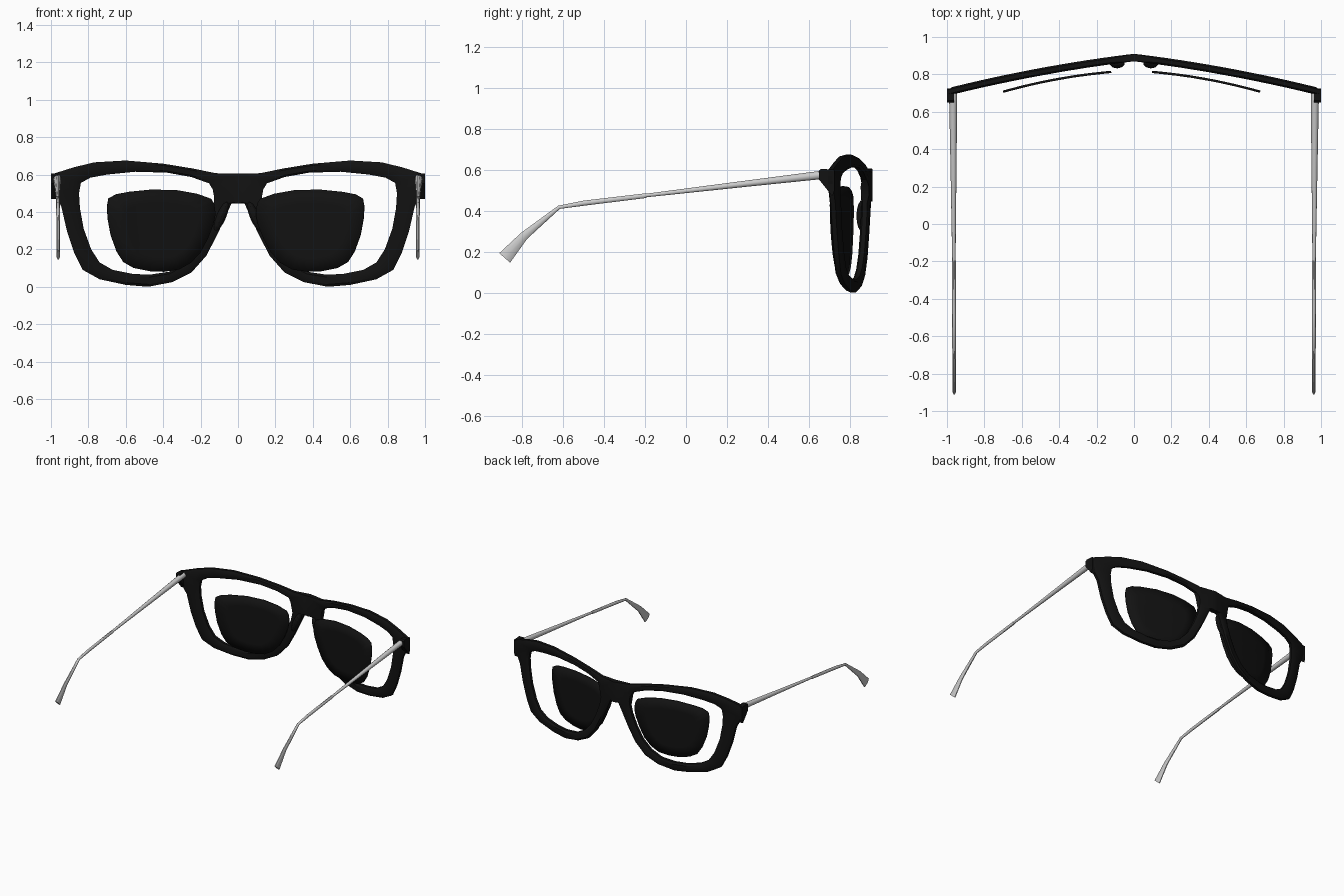
import bpy, bmesh, math
from mathutils import Vector

if "Cube" in bpy.data.objects:
    bpy.data.objects.remove(bpy.data.objects["Cube"])

black = bpy.data.materials.new("black_plastic")
black.diffuse_color = (0.006, 0.006, 0.006, 1)
black.use_nodes = True
black.node_tree.nodes["Principled BSDF"].inputs["Base Color"].default_value = black.diffuse_color


def make(name, verts, faces, mat=None, smooth=None, mirror=False):
    me = bpy.data.meshes.new(name)
    me.from_pydata(verts, [], faces)
    bm = bmesh.new()
    bm.from_mesh(me)
    bmesh.ops.recalc_face_normals(bm, faces=bm.faces)
    bm.to_mesh(me)
    bm.free()
    ob = bpy.data.objects.new(name, me)
    bpy.context.collection.objects.link(ob)
    if mat:
        me.materials.append(mat)
    if smooth:
        bpy.ops.object.select_all(action='DESELECT')
        ob.select_set(True)
        bpy.context.view_layer.objects.active = ob
        bpy.ops.object.shade_smooth_by_angle(angle=math.radians(smooth))
    if mirror:
        ob.modifiers.new("mirror", 'MIRROR')
    return ob


def skin(rings, closed=False):
    """Quads between equal rings; open ends get caps."""
    n, k = len(rings[0]), len(rings)
    verts = [v for r in rings for v in r]
    faces = [(i * n + j, i * n + (j + 1) % n,
              (i + 1) % k * n + (j + 1) % n, (i + 1) % k * n + j)
             for i in range(k if closed else k - 1) for j in range(n)]
    if not closed:
        faces += [tuple(range(n)), tuple(range((k - 1) * n, k * n))]
    return verts, faces


# Rim of one side: outer outline and matching lens opening (x, z)
outer = [(0, .605), (.12, .607), (.24, .632), (.4, .658), (.6, .675), (.77, .665),
         (.88, .638), (1, .60), (1, .53), (.945, .43), (.915, .3), (.875, .18),
         (.83, .09), (.74, .04), (.6, .01), (.48, .0), (.35, .025), (.25, .075),
         (.17, .165), (.11, .28), (.06, .39), (.035, .445), (0, .445)]
inner = [(.135, .52), (.155, .553), (.25, .587), (.38, .61), (.55, .615), (.7, .6),
         (.79, .583), (.84, .555), (.85, .5), (.845, .42), (.825, .31), (.785, .2),
         (.74, .13), (.67, .09), (.56, .068), (.47, .065), (.37, .08), (.29, .125),
         (.225, .195), (.175, .29), (.14, .38), (.127, .44), (.128, .48)]
section = [(0, -.011), (.2, -.02), (.8, -.02), (1, -.011),
           (1, .011), (.8, .02), (.2, .02), (0, .011)]

rings = []
for o, i in zip(outer, inner):
    ring = []
    for t, d in section:
        x, z = o[0] + (i[0] - o[0]) * t, o[1] + (i[1] - o[1]) * t
        if o[0] == 0:
            d = math.copysign(.02, d)
        ring.append((x, .89 - .12 * x - .065 * x * x + d, z))
    rings.append(ring)
verts, faces = skin(rings, closed=True)
# leave the bridge open on the centre line so both halves join
faces = [f for f in faces if any(verts[v][0] > .001 for v in f)]
make("front_frame", verts, faces, black, 35, mirror=True)

# Corner hinge blocks
prof = [(.725, .60), (.66, .605), (.65, .595), (.65, .552), (.715, .47), (.725, .50)]
v, f = skin([[(x, y, z) for y, z in prof] for x in (.962, 1.0)])
make("hinge_block", v, f, black, mirror=True)

# Nose pads
bm = bmesh.new()
bmesh.ops.create_uvsphere(bm, u_segments=12, v_segments=8, radius=1)
me = bpy.data.meshes.new("nose_pad")
bm.to_mesh(me)
bm.free()
for s, side in ((1, "right"), (-1, "left")):
    pad = bpy.data.objects.new("nose_pad_" + side, me)
    bpy.context.collection.objects.link(pad)
    pad.location = (s * .09, .862, .375)
    pad.scale = (.026, .03, .085)
    pad.rotation_euler = (0, -s * .4, 0)
me.materials.append(black)

# Lenses: smaller copies of the opening, set behind the frame and curved
cx, cz = .48, .34
for s, off, side in ((1, -.005, "right"), (-1, .02, "left")):
    verts = []
    for k in (1, .66, .33):
        for x, z in inner:
            px = .8 * (cx + (x - cx) * k)
            pz = .8 * (cz + (z - cz) * k) + .028
            verts.append((s * (px + off), .82 - .05 * px - .17 * px * px, pz))
    n = len(inner)
    faces = [(r * n + j, r * n + (j + 1) % n, (r + 1) * n + (j + 1) % n, (r + 1) * n + j)
             for r in range(2) for j in range(n)]
    px = .8 * cx
    verts.append((s * (px + off), .82 - .05 * px - .17 * px * px, .8 * cz + .028))
    faces += [(2 * n + j, 2 * n + (j + 1) % n, 3 * n) for j in range(n)]
    lens = make("lens_" + side, verts, faces, black, 35)
    sol = lens.modifiers.new("thickness", 'SOLIDIFY')
    sol.thickness, sol.offset = .012, 0


# Temple arms: oval tubes along (x, y, z, half width, half height)
def tube(name, path, sides=10):
    rings = []
    for i, (x, y, z, w, h) in enumerate(path):
        a, b = path[max(i - 1, 0)], path[min(i + 1, len(path) - 1)]
        d = Vector((0, b[1] - a[1], b[2] - a[2])).normalized()
        up = Vector((0, d.z, -d.y))
        rings.append([Vector((x + w * math.cos(t), y, z)) + up * h * math.sin(t)
                      for t in (2 * math.pi * j / sides for j in range(sides))])
    v, f = skin(rings)
    make(name, v, f, None, 40, mirror=True)


tube("temple_arm", [(.967, .705, .58, .022, .022), (.965, .3, .533, .016, .016),
                    (.963, -.2, .474, .009, .009)])
tube("temple_tip", [(.963, -.195, .474, .011, .012), (.962, -.5, .437, .010, .013),
                    (.962, -.62, .417, .010, .009), (.961, -.79, .278, .010, .022),
                    (.961, -.885, .17, .010, .037)])
